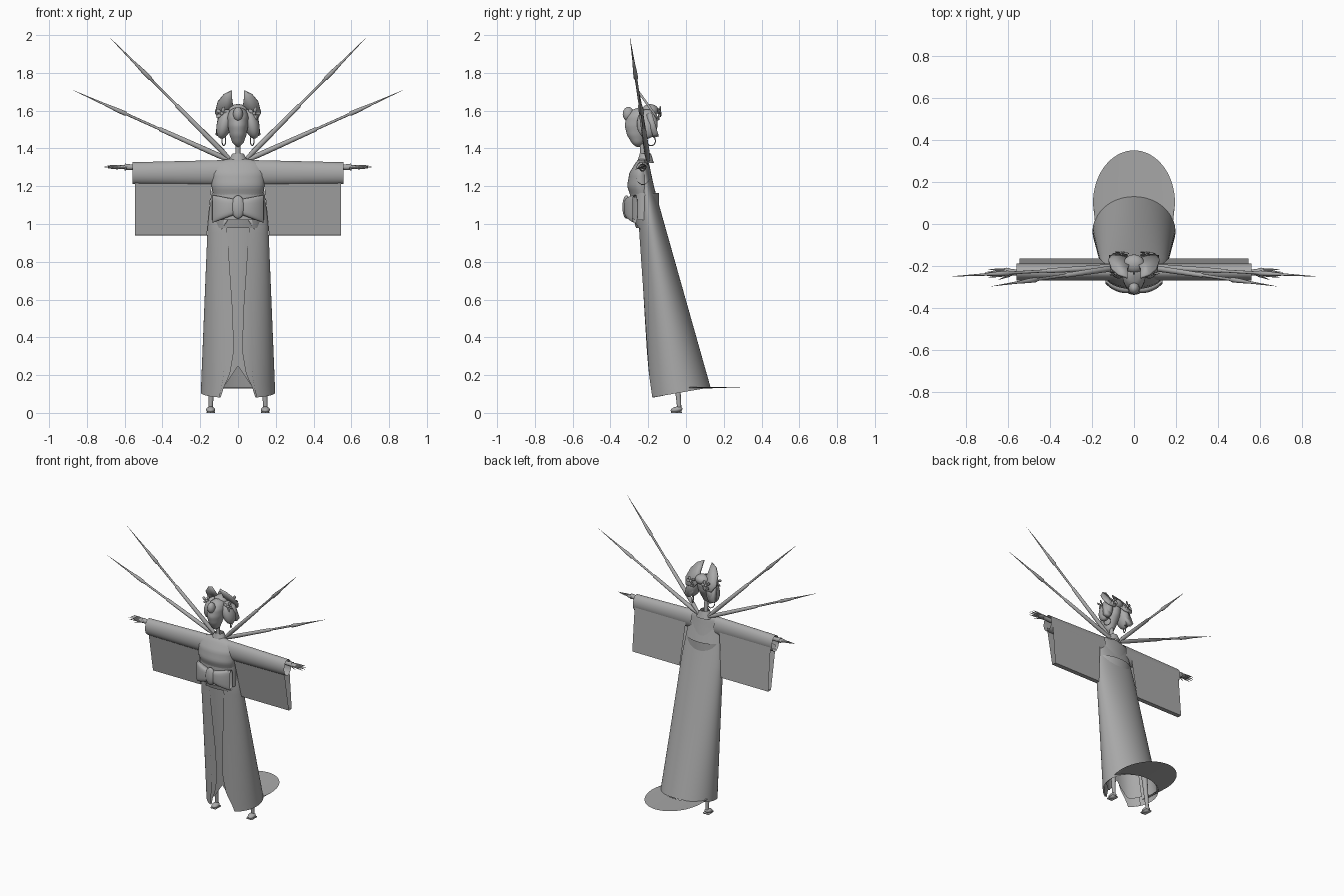
import bpy, bmesh, math
from mathutils import Vector

if "Cube" in bpy.data.objects:
    bpy.data.objects.remove(bpy.data.objects["Cube"])

grey = bpy.data.materials.new("plain grey")
grey.use_nodes = True
grey.diffuse_color = (0.4, 0.4, 0.4, 1)
grey.node_tree.nodes["Principled BSDF"].inputs["Base Color"].default_value = (0.4, 0.4, 0.4, 1)
TAU = 2 * math.pi


def finish(name, bm, angle=40):
    mesh = bpy.data.meshes.new(name)
    bm.normal_update()
    bm.to_mesh(mesh)
    bm.free()
    ob = bpy.data.objects.new(name, mesh)
    bpy.context.collection.objects.link(ob)
    mesh.materials.append(grey)
    bpy.ops.object.select_all(action='DESELECT')
    ob.select_set(True)
    bpy.context.view_layer.objects.active = ob
    bpy.ops.object.shade_smooth_by_angle(angle=math.radians(angle))
    return ob


def sheet(name, fn, nu, nv, flip=False):
    """Surface from fn(u, v), both 0 to 1."""
    bm = bmesh.new()
    rows = [[bm.verts.new(fn(i / nu, j / nv)) for i in range(nu + 1)] for j in range(nv + 1)]
    for a, b in zip(rows, rows[1:]):
        for i in range(nu):
            f = [a[i], a[i + 1], b[i + 1], b[i]]
            bm.faces.new(f[::-1] if flip else f)
    bmesh.ops.remove_doubles(bm, verts=bm.verts, dist=1e-5)
    return finish(name, bm)


def ball(name, loc, size, turn=(0, 0, 0), seg=20):
    bpy.ops.mesh.primitive_uv_sphere_add(segments=seg, ring_count=seg // 2, location=loc, rotation=turn)
    ob = bpy.context.object
    ob.name, ob.scale = name, size
    ob.data.materials.append(grey)
    bpy.ops.object.shade_smooth()
    return ob


def rod(name, a, b, profile, sides=12):
    """Turned rod from a to b; profile holds (fraction along, radius)."""
    a, b = Vector(a), Vector(b)
    rot = (b - a).to_track_quat('Z', 'Y')

    def point(u, v):
        t, r = profile[round(v * (len(profile) - 1))]
        return a.lerp(b, t) + rot @ Vector((r * math.cos(TAU * u), r * math.sin(TAU * u), 0))
    return sheet(name, point, sides, len(profile) - 1)


def plate(name, outline, place, thick):
    """Flat outline put in space by place(p, q), given a thickness."""
    bm = bmesh.new()
    bm.faces.new([bm.verts.new(place(p, q)) for p, q in outline])
    ob = finish(name, bm)
    mod = ob.modifiers.new("thickness", 'SOLIDIFY')
    mod.thickness, mod.offset = thick, 0
    return ob


def along(table, t):
    """Straight interpolation of table rows, keyed by their first value."""
    for lo, hi in zip(table, table[1:]):
        if t <= hi[0]:
            k = (t - lo[0]) / (hi[0] - lo[0])
            return [p + (q - p) * k for p, q in zip(lo, hi)][1:]
    return table[-1][1:]


# Robe: height fraction, half width, front y, back y, front z, back z
ROBE = [(0, .197, -.20, .13, .078, .135), (.75, .16, -.255, -.12, 1.0, 1.02),
        (1, .12, -.25, -.205, 1.33, 1.325)]


def robe_point(ang, t, shrink=1):
    w, yf, yb, zf, zb = along(ROBE, t)
    c = math.cos(ang)
    mid, half = (yf + yb) / 2, (yb - yf) / 2
    return Vector((w * shrink * math.sin(ang), mid - half * shrink * c,
                   (zf + zb) / 2 + (zf - zb) / 2 * c))


def outer(u, v):
    gap = along([(0, .52), (.1, .4), (.75, .37), (.8, .3), (1, .3)], v)[0]
    return robe_point(gap + u * (TAU - 2 * gap), v)


sheet("outer_robe", outer, 64, 24)

# Inner layers: two curved lapels and a recessed centre panel with a notch
for s, side in ((1, "left"), (-1, "right")):
    def lapel(u, v):
        w = along(ROBE, v * .75)[0]
        x = along([(0, .092), (.06, .075), (.14, .042), (.27, .022), (.5, .028), (1, .06)], v)[0]
        a = math.asin(min(.95, x / (w * .95)))
        return robe_point(s * (a + u * (1.0 - a)), v * .75, .95)
    sheet(side + "_lapel", lapel, 10, 32, s < 0)


def panel(u, v):
    p = robe_point((u - .5) * 2.2, v * .75, .86)
    hem = max(0, .12 - abs(p.x) * 1.5)
    p.z += hem * (1 - v) ** 2 + .05 * (1 - v)
    return p


sheet("centre_panel", panel, 24, 24)


# Train lying behind the hem
def train(u, v):
    a = math.pi * (u * 1.3 - .15)
    outer_y = .10 + .25 * math.sin(a) if math.sin(a) > 0 else .10 + .16 * math.sin(a)
    inner = Vector((.18 * math.cos(a), -.035 + .163 * math.sin(a), .13))
    rim = Vector((.195 * math.cos(a), outer_y, .138))
    return inner.lerp(rim, v)


sheet("train", train, 48, 3)

# Upper body: height, half width, front y, back y
TORSO = [(.98, .12, -.265, -.15), (1.05, .13, -.285, -.14), (1.15, .13, -.295, -.16),
         (1.2, .14, -.312, -.17), (1.27, .14, -.30, -.185), (1.32, .125, -.27, -.195),
         (1.345, .07, -.25, -.205), (1.352, .001, -.23, -.229)]


def torso(u, v):
    z = .98 + v * .372
    w, yf, yb = along(TORSO, z)
    a = u * TAU
    return (w * math.sin(a), (yf + yb) / 2 - (yb - yf) / 2 * math.cos(a), z)


sheet("torso", torso, 40, 26)

# Collar standing behind the neck
sheet("collar", lambda u, v: ((.03 + .03 * v) * math.sin(TAU * u),
                              -.215 - (.03 + .015 * v) * math.cos(TAU * u),
                              1.372 - .05 * v), 24, 3)

# Sash bow
ball("bow_knot", (0, -.315, 1.09), (.037, .022, .062))
for s, side in ((1, "left"), (-1, "right")):
    def bow(u, v):
        a, x = u * TAU, .02 + .115 * v
        h = .042 + .032 * v
        d = .022 * math.sqrt(max(0, 1 - (v * 1.5 - .6) ** 2)) + .004
        sq = lambda c: math.copysign(abs(c) ** .6, c)
        return (s * x, -.305 + .035 * v * v + d * sq(math.cos(a)), 1.09 - .01 * v + h * sq(math.sin(a)))
    sheet(side + "_bow_loop", bow, 24, 10, s < 0)
    # Pointed flap under the sash
    plate(side + "_sash_flap", [(.05, 1.03), (.155, 1.01), (.105, .94)],
          lambda x, z: (s * x, -.285 + (x - .05) * 1.0 + (1.03 - z) * .15, z), .006)

# Sash band
sheet("sash", lambda u, v: (.137 * math.sin(TAU * u), -.22 - .077 * math.cos(TAU * u),
                            1.02 + .145 * v), 40, 3)

for s, side in ((1, "left"), (-1, "right")):
    # Sleeve roll and the two hanging sheets
    def sleeve(u, v):
        a = u * TAU
        return (s * (.09 + .468 * v), -.228 + .04 * math.cos(a),
                1.272 - .003 * v + (.066 - .008 * v) * math.sin(a))
    sheet(side + "_sleeve", sleeve, 28, 6, s > 0)

    def hanging(u, v):
        # fold: front sheet down, across the bottom, back sheet up
        y, z = along([(0, -.25, 1.25), (.47, -.195, .94), (.53, -.163, .94), (1, -.19, 1.25)], v)
        inner = .165 - .03 * (z - .94) / .31
        return (s * (inner + (.545 - inner) * u), y, z)
    sheet(side + "_hanging_sleeve", hanging, 4, 32, s > 0)

    # Arm, hand and fingers
    rod(side + "_arm", (s * .4, -.23, 1.295), (s * .6, -.23, 1.302),
        [(0, .018), (.8, .014), (1, .018)])
    ball(side + "_palm", (s * .605, -.23, 1.302), (.03, .022, .01))
    for k in range(4):
        d = k - 1.5
        rod(side + "_finger", (s * .615, -.23 + d * .009, 1.302 + d * .002),
            (s * (.715 - abs(d) * .015), -.235 + d * .012, 1.303 + d * .006),
            [(0, .006), (.5, .005), (1, .0005)], 8)
    rod(side + "_thumb", (s * .59, -.245, 1.3), (s * .645, -.265, 1.29), [(0, .006), (1, .001)], 8)

    # Radiating spears
    for name, tip in (("upper", (s * .682, -.297, 1.99)), ("lower", (s * .877, -.25, 1.71))):
        rod(f"{side}_{name}_spear", (s * .03, -.20, 1.33), tip,
            [(0, .008), (.08, .014), (.15, .014), (.45, .011), (.455, .007), (.5, .007),
             (.66, .007), (.67, .012), (.72, .011), (.8, .006), (1, .0003)])

    # Leg and foot
    rod(side + "_leg", (s * .145, -.035, .02), (s * .135, -.06, .32), [(0, .011), (1, .022)])
    ball(side + "_foot", (s * .145, -.05, .017), (.024, .032, .016), (.2, 0, 0))
    plate(side + "_sole", [(-.02, -.08), (.02, -.08), (.022, -.02), (-.022, -.02)],
          lambda x, y: (s * .145 + x, y, .004), .008)

    # Side hair, tapering downwards
    ball(side + "_side_hair", (s * .072, -.205, 1.53), (.04, .055, .08), (0, s * -.25, 0))
    plate(side + "_hair_lock", [(.05, 1.6), (.105, 1.58), (.118, 1.475), (.085, 1.46), (.055, 1.5)],
          lambda x, z: (s * x, -.2 + (1.6 - z) * .3, z), .03)

    # Fan shaped crest half
    plate(side + "_crest", [(.012, 1.59), (.03, 1.645), (.032, 1.705), (.075, 1.685), (.108, 1.645),
                            (.122, 1.59), (.1, 1.55), (.04, 1.55)],
          lambda x, z: (s * x, -.255 + (1.705 - z) * .72, z), .012)

    # Hair flowers
    for fx, fy, fz in ((.085, -.235, 1.585), (.06, -.14, 1.59)):
        ball(side + "_flower_centre", (s * fx, fy, fz), (.01, .01, .01), seg=10)
        for k in range(5):
            a = k * TAU / 5
            ball(side + "_petal", (s * fx + .022 * math.cos(a), fy + .006 * math.sin(2 * a),
                 fz + .022 * math.sin(a)), (.015, .004, .01), (.3, -a, 0), 10)

    # Ring earring
    bpy.ops.mesh.primitive_torus_add(major_radius=.025, minor_radius=.003, major_segments=24,
                                     minor_segments=6, location=(s * .075, -.185, 1.44),
                                     rotation=(0, math.pi / 2, .4 * s))
    bpy.context.object.name = side + "_earring"
    bpy.context.object.data.materials.append(grey)
    bpy.ops.object.shade_smooth()

# Neck and head
rod("neck", (0, -.225, 1.32), (0, -.235, 1.46), [(0, .02), (.3, .013), (1, .014)], 16)
# Head rows: height, half width, front y, back y
HEAD = [(1.408, .002, -.262, -.245), (1.425, .028, -.285, -.225), (1.47, .044, -.312, -.2),
        (1.52, .054, -.325, -.17), (1.57, .056, -.315, -.16), (1.605, .042, -.285, -.18),
        (1.62, .002, -.24, -.23)]


def head(u, v):
    z, a = 1.408 + v * .212, u * TAU
    w, yf, yb = along(HEAD, z)
    return (w * math.sin(a), (yf + yb) / 2 - (yb - yf) / 2 * math.cos(a), z)


sheet("head", head, 28, 20)
ball("forelock", (0, -.305, 1.582), (.026, .03, .038))
ball("hair_bun", (0, -.19, 1.6), (.05, .045, .035))
